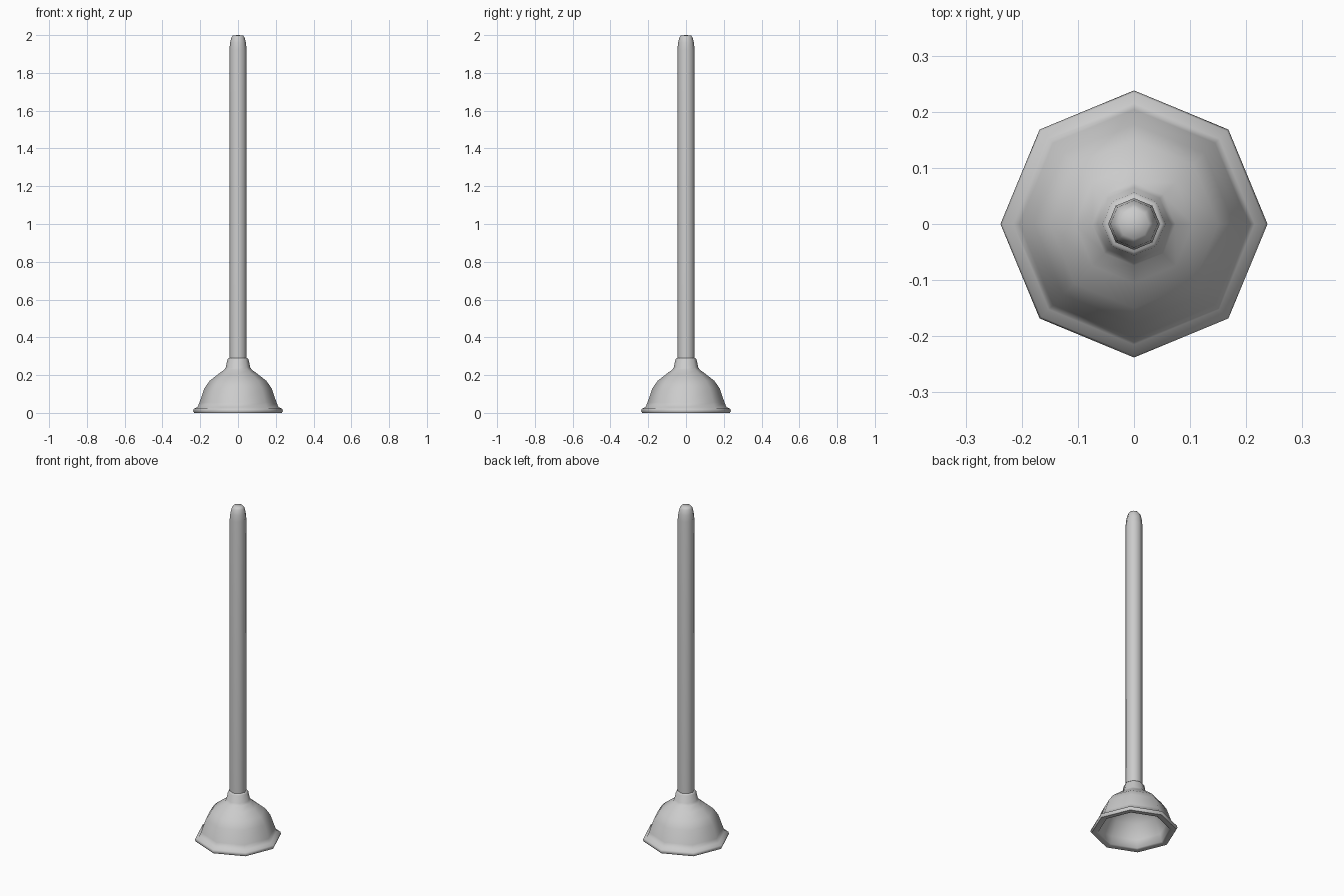
import bpy
import bmesh
from math import cos, sin, pi, radians

SIDES = 8

cube = bpy.data.objects.get("Cube")
if cube:
    bpy.data.objects.remove(cube, do_unlink=True)

grey = bpy.data.materials.new("plain_grey")
grey.use_nodes = True
colour = (0.6, 0.6, 0.6, 1)
grey.diffuse_color = colour
grey.node_tree.nodes["Principled BSDF"].inputs["Base Color"].default_value = colour


def lathe(name, profile, sharp_angle):
    """Turn a (radius, height) profile into an eight-sided solid, bottom to top."""
    bm = bmesh.new()
    rings = []
    for r, z in profile:
        if r == 0:
            rings.append([bm.verts.new((0, 0, z))] * SIDES)
        else:
            rings.append([bm.verts.new((r * cos(2 * pi * i / SIDES), r * sin(2 * pi * i / SIDES), z))
                          for i in range(SIDES)])
    for low, high in zip(rings, rings[1:]):
        for i in range(SIDES):
            j = (i + 1) % SIDES
            corners = dict.fromkeys((low[i], low[j], high[j], high[i]))
            bm.faces.new(list(corners))
    bmesh.ops.recalc_face_normals(bm, faces=bm.faces)
    mesh = bpy.data.meshes.new(name)
    bm.to_mesh(mesh)
    bm.free()
    obj = bpy.data.objects.new(name, mesh)
    bpy.context.collection.objects.link(obj)
    mesh.materials.append(grey)
    bpy.ops.object.select_all(action="DESELECT")
    obj.select_set(True)
    bpy.context.view_layer.objects.active = obj
    bpy.ops.object.shade_smooth_by_angle(angle=radians(sharp_angle))
    return obj


# Hollow rubber cup: inner dome, rim, outer dome, then collar
lathe("rubber_cup", [
    (0, 0.2), (0.09, 0.185), (0.15, 0.13), (0.185, 0.05), (0.195, 0.005),
    (0.205, 0), (0.232, 0), (0.238, 0.01), (0.234, 0.022), (0.215, 0.03),
    (0.204, 0.055), (0.178, 0.13), (0.15, 0.17), (0.105, 0.205), (0.074, 0.228),
    (0.065, 0.24), (0.056, 0.283), (0.05, 0.29), (0, 0.29),
], 60)

# Straight wooden handle with a rounded tip
lathe("handle", [
    (0, 0.25), (0.046, 0.25), (0.046, 1.92), (0.042, 1.96),
    (0.035, 1.988), (0.027, 1.998), (0, 2),
], 60)
